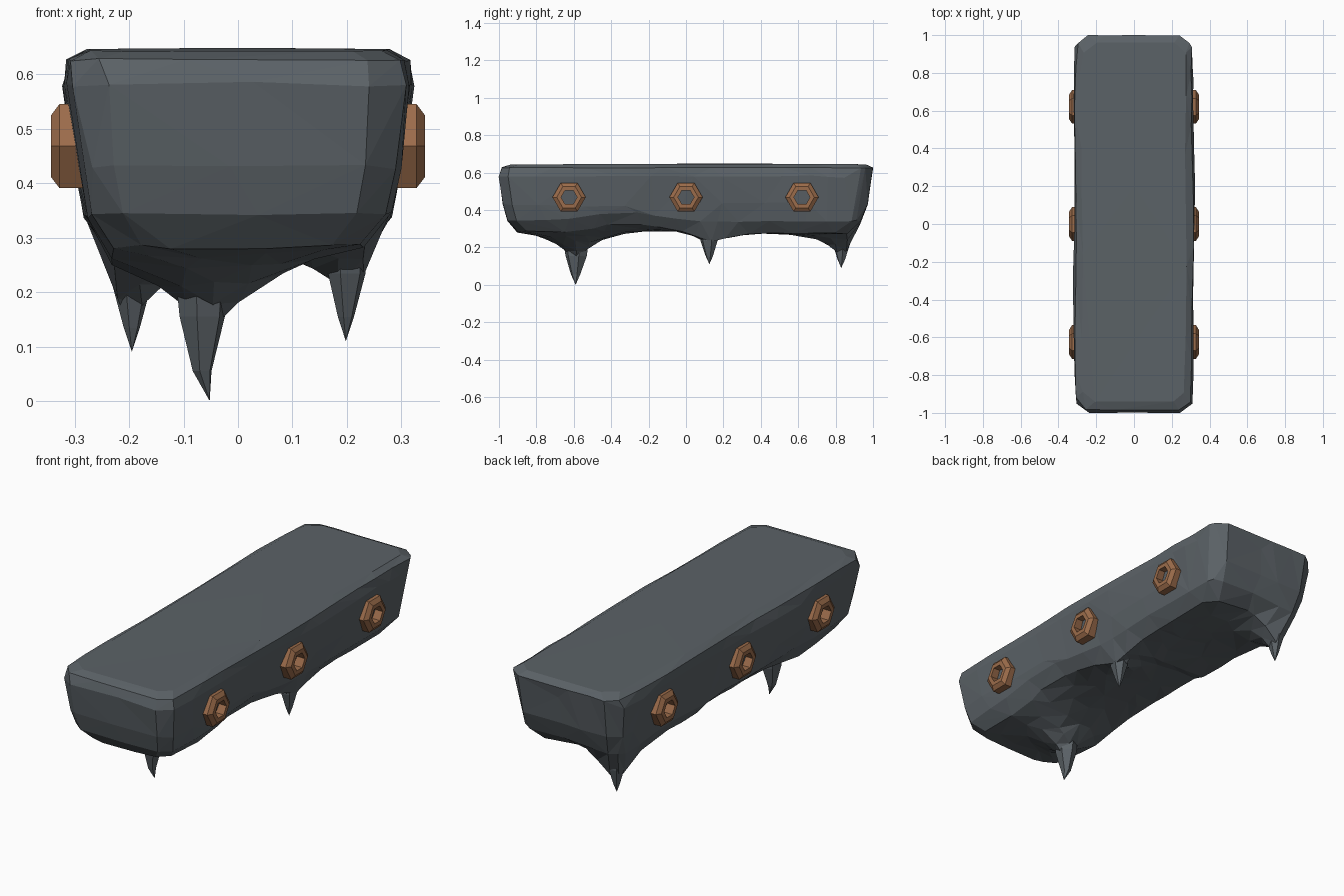
import bpy, bmesh, math, random
from mathutils import Vector

if "Cube" in bpy.data.objects:
    bpy.data.objects.remove(bpy.data.objects["Cube"])

random.seed(4)


def material(name, rgb):
    m = bpy.data.materials.new(name)
    m.diffuse_color = (*rgb, 1)
    m.use_nodes = True
    m.node_tree.nodes["Principled BSDF"].inputs["Base Color"].default_value = m.diffuse_color
    return m


stone = material("dark_stone", (0.105, 0.122, 0.135))
copper = material("copper", (0.33, 0.15, 0.07))


def add_object(name, bm, mat):
    bmesh.ops.recalc_face_normals(bm, faces=bm.faces[:])
    me = bpy.data.meshes.new(name)
    bm.to_mesh(me)
    bm.free()
    me.materials.append(mat)
    ob = bpy.data.objects.new(name, me)
    bpy.context.collection.objects.link(ob)
    return ob


# Spikes: tip x, y, z, then height and width of the flare where it meets the slab
SPIKES = [
    (-0.052, -0.59, 0.0, 0.17, 0.14),
    (0.198, 0.125, 0.11, 0.10, 0.09),
    (-0.195, 0.83, 0.09, 0.14, 0.10),
]

# Slab levels from bottom to top: z, half width, front y, back y, flare share
LEVELS = [
    (0.298, 0.232, -0.90, 0.86, 1.0),
    (0.345, 0.280, -0.955, 0.935, 0.25),
    (0.430, 0.298, -0.98, 0.97, 0.0),
    (0.580, 0.318, -1.0, 0.99, 0.0),
    (0.626, 0.310, -0.985, 1.0, 0.0),
    (0.645, 0.275, -0.94, 0.96, 0.0),
]


def bump(x, y, cx, cy, rx, ry):
    return math.exp(-((x - cx) / rx) ** 2 - ((y - cy) / ry) ** 2)


def cut(bm, axis, pos):
    co, no = Vector((0, 0, 0)), Vector((0, 0, 0))
    co[axis], no[axis] = pos, 1
    geom = bm.verts[:] + bm.edges[:] + bm.faces[:]
    bmesh.ops.bisect_plane(bm, geom=geom, plane_co=co, plane_no=no)


# Slab: a gridded block, shaped by the levels and pulled down around the spikes
bm = bmesh.new()
bmesh.ops.create_cube(bm, size=2)
for i in range(1, 10):
    cut(bm, 0, -1 + i * 0.2)
for i in range(1, 34):
    cut(bm, 1, -1 + i / 17)
for w in (-0.6, -0.2, 0.2, 0.6):
    cut(bm, 2, w)
for v in bm.verts:
    a, b, c = v.co
    z, hx, front, back, share = LEVELS[round((c + 1) / 0.4)]
    x = a * hx * (1 - 0.035 * abs(b) ** 6)
    y = front + (back - front) * (b + 1) / 2
    if abs(a) > 0.99 and abs(b) > 0.99:
        x *= 0.94
        y *= 0.97
    if share:
        sag = 0.02 if y > 0.2 else 0.0
        for sx, sy, sz, h, r in SPIKES:
            sag += h * math.exp(-math.hypot(x - sx, y - sy) / r)
        z -= sag * share
        # hollows along the right edge and under the back end
        z += 0.045 * bump(x, y, 0.27, -0.36, 0.1, 0.25)
        z += 0.035 * share * bump(x, y, -0.03, 0.87, 0.1, 0.12)
    # broad uneven surface plus fine irregularity
    x += 0.004 * math.sin(5 * y + 3 * c) * abs(a)
    j = 0.003
    if c < 0.9:
        x, y, z = (p + random.uniform(-j, j) for p in (x, y, z))
    else:
        z += 0.003 * math.cos(2.5 * y - 0.5) * math.cos(4 * x)
    v.co = (x, y, z)
bmesh.ops.triangulate(bm, faces=bm.faces[:])
slab = add_object("stone_slab", bm, stone)
dec = slab.modifiers.new("facets", "DECIMATE")
dec.ratio = 0.22

# Hanging spikes: hexagonal, widening into the underside
for n, (sx, sy, sz, h, r) in enumerate(SPIKES):
    bm = bmesh.new()
    k = 1.0 if n == 0 else 0.8
    lean = -0.014 if n == 0 else 0.0
    rings = []
    for dz, rx, ry in ((0.055, 0.019, 0.026), (0.155, 0.044, 0.058), (0.24, 0.05, 0.07)):
        ring = []
        for i in range(6):
            t = math.tau * i / 6 + 0.3 + n
            q = k * random.uniform(0.94, 1.06)
            ring.append(bm.verts.new((sx + lean + rx * q * math.cos(t),
                                      sy + ry * q * math.sin(t), sz + dz * k)))
        rings.append(ring)
    tip = bm.verts.new((sx, sy, sz))
    for i in range(6):
        m = (i + 1) % 6
        bm.faces.new((tip, rings[0][m], rings[0][i]))
        for lo, hi in zip(rings, rings[1:]):
            bm.faces.new((lo[i], lo[m], hi[m], hi[i]))
    bm.faces.new(rings[-1])
    add_object(f"hanging_spike_{n + 1}", bm, stone)

# Hexagonal nuts: a ring profile (radius, x) spun in six steps, on both sides
NUT = [(0.089, 0.275), (0.089, 0.328), (0.066, 0.343), (0.043, 0.343), (0.043, 0.275)]
for side, label in ((1, "right"), (-1, "left")):
    for n, cy in enumerate((-0.625, 0.0, 0.62)):
        bm = bmesh.new()
        cols = [[bm.verts.new((side * x, cy + rad * math.cos(math.tau * i / 6),
                               0.468 + rad * math.sin(math.tau * i / 6)))
                 for rad, x in NUT] for i in range(6)]
        for i in range(6):
            p, q = cols[i], cols[(i + 1) % 6]
            for s in range(5):
                e = (s + 1) % 5
                bm.faces.new((p[s], q[s], q[e], p[e]))
        add_object(f"{label}_hex_nut_{n + 1}", bm, copper)
